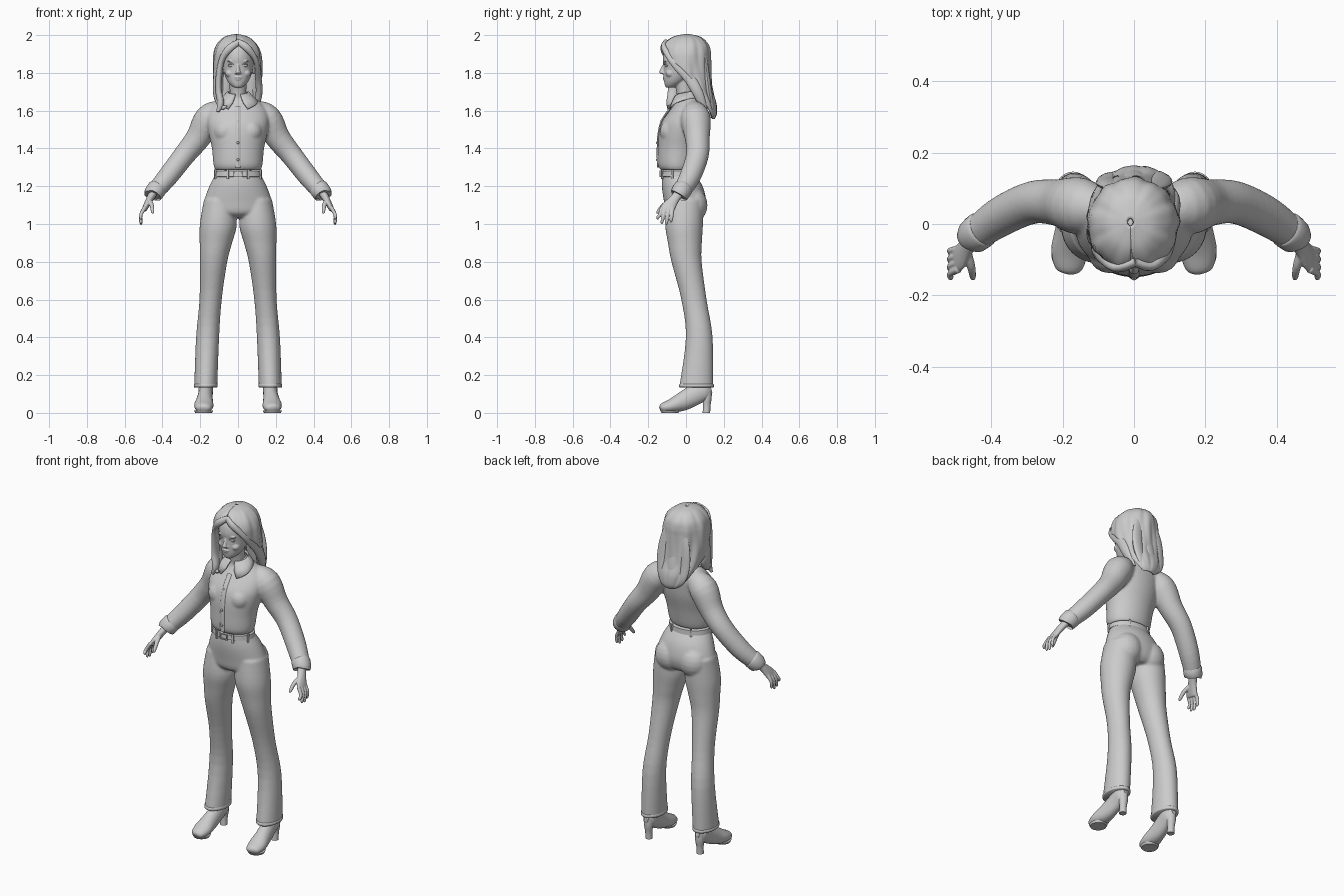
import bpy, bmesh, math
from mathutils import Vector

grey = bpy.data.materials.new("light_grey")
grey.diffuse_color = (0.6, 0.6, 0.6, 1)


def finish(name, bm, angle=50):
    bmesh.ops.recalc_face_normals(bm, faces=bm.faces)
    me = bpy.data.meshes.new(name)
    bm.to_mesh(me)
    bm.free()
    me.materials.append(grey)
    ob = bpy.data.objects.new(name, me)
    bpy.context.collection.objects.link(ob)
    select([ob])
    bpy.ops.object.shade_smooth_by_angle(angle=math.radians(angle))
    return ob


def select(obs):
    bpy.ops.object.select_all(action='DESELECT')
    for o in obs:
        o.select_set(True)
    bpy.context.view_layer.objects.active = obs[0]


def spline(rows, steps):
    """Smooth curve through rows of numbers."""
    out = []
    for i in range(len(rows) - 1):
        p = [rows[max(0, min(len(rows) - 1, i + k))] for k in (-1, 0, 1, 2)]
        for s in range(steps):
            t = s / steps
            out.append([b + .5 * t * (c - a + t * (2*a - 5*b + 4*c - d + t * (3*(b - c) + d - a)))
                        for a, b, c, d in zip(*p)])
    return out + [list(rows[-1])]


def loft(name, rows, ref=None, n=24, steps=4, s=1, angle=50):
    """Rows are x, y, z, width, depth. With ref, rings follow the path; otherwise they lie flat."""
    rows = spline(rows, steps)
    bm, rings = bmesh.new(), []
    for i, (x, y, z, a, b) in enumerate(rows):
        u, v = Vector((1, 0, 0)), Vector((0, 1, 0))
        if ref:
            t = Vector(rows[min(i + 1, len(rows) - 1)][:3]) - Vector(rows[max(i - 1, 0)][:3])
            t.normalize()
            u = Vector(ref)
            u = (u - t * u.dot(t)).normalized()
            v = t.cross(u)
        ring = []
        for k in range(n):
            w = 2 * math.pi * k / n
            p = Vector((x, y, z)) + u * max(a, .001) * math.cos(w) + v * max(b, .001) * math.sin(w)
            ring.append(bm.verts.new((p.x * s, p.y, p.z)))
        rings.append(ring)
    for r, q in zip(rings, rings[1:]):
        for k in range(n):
            bm.faces.new((r[k], r[(k + 1) % n], q[(k + 1) % n], q[k]))
    bm.faces.new(rings[0])
    bm.faces.new(rings[-1])
    return finish(name, bm, angle)


def ball(name, c, r, n=20):
    bm = bmesh.new()
    bmesh.ops.create_uvsphere(bm, u_segments=n, v_segments=n // 2, radius=1)
    for v in bm.verts:
        v.co = Vector([c[i] + v.co[i] * r[i] for i in range(3)])
    return finish(name, bm)


def box(name, c, size, turn=0):
    bm = bmesh.new()
    bmesh.ops.create_cube(bm, size=1)
    for v in bm.verts:
        v.co = Vector([v.co[i] * size[i] for i in range(3)])
    ob = finish(name, bm, 30)
    ob.location, ob.rotation_euler.z = c, turn
    return ob


def fuse(name, obs, voxel=.007, smooth=6):
    """Blend overlapping parts into one skin."""
    select(obs)
    bpy.ops.object.join()
    ob = bpy.context.object
    ob.name = name
    m = ob.modifiers.new("skin", 'REMESH')
    m.mode, m.voxel_size, m.use_smooth_shade = 'VOXEL', voxel, True
    m = ob.modifiers.new("soften", 'SMOOTH')
    m.iterations, m.factor = smooth, .5
    return ob


def sheet(name, grid, thick, angle=60):
    """Curved strip through a grid of points, given thickness."""
    bm = bmesh.new()
    vs = [[bm.verts.new(p) for p in row] for row in grid]
    for r, q in zip(vs, vs[1:]):
        for k in range(len(r) - 1):
            bm.faces.new((r[k], r[k + 1], q[k + 1], q[k]))
    ob = finish(name, bm, angle)
    m = ob.modifiers.new("thickness", 'SOLIDIFY')
    m.thickness, m.offset = thick, 0
    return ob


SIDES = (1, -1)

# Trousers: hips, seat and two flared legs
parts = [loft("hips", [(0, -.04, 1.265, .118, .086), (0, -.02, 1.2, .152, .108),
                       (0, -.005, 1.12, .178, .112), (0, -.005, 1.06, .17, .1), (0, 0, 1.035, .1, .07)], n=40)]
for s in SIDES:
    parts.append(ball("seat", (.078 * s, .04, 1.1), (.085, .074, .09)))
    parts.append(loft("leg", [(.1, -.004, 1.13, .08, .095), (.104, -.01, 1.0, .098, .1), (.117, -.006, .9, .086, .09),
                              (.13, .003, .8, .073, .08), (.145, .042, .6, .059, .067),
                              (.161, .07, .4, .061, .071), (.171, .054, .135, .061, .09)], n=32, s=s))
fuse("trousers", parts)
for s in SIDES:
    loft("trouser_hem", [(.171, .055, .135, .06, .089), (.171, .055, .138, .063, .092),
                         (.171, .055, .15, .063, .092), (.17, .055, .154, .06, .088)], n=32, s=s, steps=1)

# Shirt: body, chest and sleeves
parts = [loft("shirt_body", [(0, -.045, 1.285, .119, .088), (0, -.047, 1.315, .13, .101), (0, -.038, 1.4, .138, .11),
                             (0, -.026, 1.48, .156, .118), (0, -.014, 1.54, .164, .114), (0, .008, 1.6, .155, .095),
                             (0, .018, 1.65, .112, .07), (0, .008, 1.68, .062, .055), (0, .002, 1.7, .05, .045)], n=40)]
for s in SIDES:
    parts.append(ball("chest", (.068 * s, -.077, 1.49), (.062, .062, .065)))
    parts.append(loft("sleeve", [(.08, .04, 1.61, .05, .05), (.15, .05, 1.56, .08, .078), (.212, .06, 1.455, .066, .066),
                                 (.286, .06, 1.362, .06, .058), (.375, .02, 1.247, .056, .054),
                                 (.445, -.03, 1.165, .046, .046)], ref=(0, 1, 0), s=s))
fuse("shirt", parts)
loft("button_strip", [(0, -.148, 1.3, .014, .006), (0, -.149, 1.4, .014, .006), (0, -.144, 1.48, .014, .006),
                      (0, -.126, 1.55, .014, .006), (0, -.078, 1.62, .014, .006)], ref=(1, 0, 0), n=8)
for y, z in ((-.154, 1.34), (-.154, 1.43), (-.132, 1.545)):
    ball("button", (0, y, z), (.007, .004, .007), 12)
for s in SIDES:
    loft("cuff", [(.424, -.013, 1.193, .047, .047), (.428, -.016, 1.188, .052, .052), (.45, -.034, 1.158, .05, .05),
                  (.453, -.037, 1.153, .044, .044)], ref=(0, 1, 0), s=s, steps=2)

# Collar folded over the neck with two front points
grid = []
for i in range(33):
    w = math.radians(-166 + 332 * i / 32)
    f = abs(w / math.radians(166))
    dip = f ** 4
    grid.append([(math.sin(w) * a, .002 + math.cos(w) * b, z) for a, b, z in (
        (.052, .05, 1.705 - .02 * f), (.057 + .01 * dip, .056 + .008 * dip, 1.712 - .03 * f - .01 * dip),
        (.075 + .04 * dip, .068 + .012 * dip, 1.685 - .015 * f - .03 * dip),
        (.085 + .13 * dip, .078 + .015 * dip, 1.668 - .01 * f - .05 * dip))])
sheet("collar", grid, .006)

# Belt, buckle and belt loops
loft("belt", [(0, -.04, 1.25, .122, .09), (0, -.04, 1.252, .127, .095), (0, -.04, 1.28, .124, .093),
              (0, -.04, 1.282, .118, .088)], n=48, steps=1)
for x, z, w, h in ((-.022, 1.266, .006, .034), (.022, 1.266, .006, .034), (0, 1.281, .05, .006), (0, 1.251, .05, .006)):
    box("buckle", (x, -.137, z), (w, .008, h))
for d in (25, 70, 150, 210, 290, 335):
    w = math.radians(d)
    box("belt_loop", (math.sin(w) * .127, -.04 - math.cos(w) * .095, 1.263), (.011, .01, .052), w)

# Hands: palm, fingers and thumb
for s in SIDES:
    parts = [loft("palm", [(.445, -.03, 1.17, .025, .022), (.468, -.063, 1.13, .027, .019),
                           (.49, -.094, 1.088, .038, .015), (.497, -.1, 1.072, .034, .011)], ref=(0, 1, 0), s=s, n=16)]
    for yb, yt, zt in ((-.127, -.15, 1.022), (-.108, -.127, 1.0), (-.089, -.103, .995), (-.071, -.078, 1.008)):
        parts.append(loft("finger", [(.492, yb, 1.09, .011, .011), (.514, (yb + yt) / 2, 1.05, .0095, .0095),
                                     (.514, yt, zt + .012, .0085, .0085), (.51, yt, zt, .003, .003)],
                          ref=(0, 1, 0), s=s, n=10))
    parts.append(loft("thumb", [(.47, -.075, 1.125, .014, .014), (.457, -.118, 1.1, .012, .012),
                                (.452, -.148, 1.065, .009, .009), (.451, -.154, 1.055, .004, .004)],
                      ref=(1, 0, 0), s=s, n=10))
    fuse("hand", parts, .0032, 3)

# Shoes with tall heels
for s in SIDES:
    loft("shoe", [(.183, -.138, .022, .014, .01), (.182, -.125, .026, .038, .024), (.181, -.075, .038, .051, .037),
                  (.177, -.015, .062, .044, .05), (.172, .05, .098, .038, .055), (.17, .1, .125, .037, .055),
                  (.17, .132, .135, .015, .03)], ref=(1, 0, 0), s=s)
    loft("shoe_heel", [(.17, .108, 0, .02, .02), (.17, .11, .04, .02, .02), (.17, .112, .08, .026, .024),
                       (.17, .108, .12, .03, .028)], s=s, n=20)
    loft("shoe_sole", [(.182, -.085, 0, .044, .045), (.182, -.085, .012, .05, .052)], s=s, steps=1)

# Head with neck, nose, brow, lips and ears fused into one skin
parts = [loft("skull", [(0, -.086, 1.722, .018, .018), (0, -.073, 1.733, .036, .038), (0, -.056, 1.757, .056, .06),
                        (0, -.034, 1.795, .073, .084), (0, -.024, 1.835, .081, .094), (0, -.018, 1.88, .086, .105),
                        (0, -.01, 1.93, .08, .1), (0, 0, 1.97, .05, .07), (0, 0, 1.982, .01, .01)], n=32),
         loft("neck", [(0, 0, 1.62, .055, .05), (0, -.004, 1.68, .044, .044), (0, -.016, 1.76, .046, .048)]),
         loft("nose", [(0, -.114, 1.85, .007, .006), (0, -.123, 1.823, .009, .011), (0, -.13, 1.803, .014, .012),
                       (0, -.122, 1.793, .009, .006)], n=12),
         ball("chin", (0, -.094, 1.741), (.022, .018, .016)),
         ball("upper_lip", (0, -.114, 1.776), (.021, .01, .005)),
         ball("lower_lip", (0, -.111, 1.766), (.017, .011, .006))]
for s in SIDES:
    parts += [ball("nostril", (.012 * s, -.118, 1.799), (.007, .009, .006)),
              ball("brow", (.034 * s, -.109, 1.862), (.025, .008, .005)),
              ball("cheek", (.042 * s, -.082, 1.797), (.025, .026, .022)),
              ball("ear", (.083 * s, -.005, 1.822), (.011, .018, .03))]
fuse("head", parts, .0038, 2)
for s in SIDES:
    ball("eye", (.034 * s, -.099, 1.839), (.017, .013, .009))
    loft("eyelid", [(.016, -.112, 1.838, .002, .002), (.034, -.114, 1.849, .003, .003),
                    (.053, -.1, 1.841, .002, .002)], ref=(0, 0, 1), n=8, s=s)

# Hair: wavy shell round the head. Rows: z, x, y, width, depth, left and right reach in degrees
rows = spline([(2.0, -.01, .005, .008, .01, 180, 180), (1.985, -.008, .003, .062, .072, 180, 180),
               (1.95, -.006, 0, .1, .112, 174, 172), (1.91, -.004, -.002, .117, .125, 152, 150),
               (1.87, -.003, 0, .122, .124, 134, 128), (1.82, -.003, .004, .123, .122, 124, 100),
               (1.76, -.003, .018, .122, .112, 116, 82), (1.7, 0, .045, .118, .092, 92, 76),
               (1.64, .005, .085, .102, .07, 78, 78), (1.585, .01, .115, .07, .042, 70, 70),
               (1.56, .015, .125, .035, .022, 60, 60)], 5)
grid = []
for z, x, y, a, b, left, right in rows:
    row = []
    for i in range(65):
        w = math.radians(-left + (left + right) * i / 64)
        g = min(1, a / .08)
        wave = 1 + g * (.022 * math.sin(9 * w + 14 * z) + .012 * math.sin(17 * w - 10 * z))
        row.append((x + a * wave * math.sin(w), y + b * wave * math.cos(w), z))
    grid.append(row)
sheet("hair", grid, .012)

# Loose locks: front curtains, long left lock and right back lock
REF = (0, 1, 0)
loft("left_curtain", [(.008, -.105, 1.965, .012, .015), (-.045, -.122, 1.93, .014, .02), (-.085, -.092, 1.87, .022, .016),
                      (-.1, -.07, 1.79, .03, .017), (-.103, -.066, 1.71, .03, .017),
                      (-.092, -.082, 1.64, .022, .018), (-.108, -.09, 1.595, .006, .008)], ref=REF, n=16)
loft("left_lock", [(-.105, -.03, 1.86, .03, .014), (-.115, -.025, 1.76, .035, .017), (-.11, -.03, 1.68, .035, .02),
                   (-.085, -.08, 1.62, .015, .015), (-.06, -.095, 1.625, .004, .004)], ref=REF, n=16)
loft("right_curtain", [(.0, -.105, 1.965, .012, .015), (.045, -.118, 1.935, .014, .02), (.088, -.08, 1.88, .022, .015),
                       (.103, -.035, 1.83, .028, .015), (.108, .02, 1.77, .03, .017), (.112, .06, 1.7, .028, .018),
                       (.1, .09, 1.63, .02, .014), (.085, .11, 1.59, .005, .005)], ref=REF, n=16)
for x, d in ((-.06, 0), (0, .012), (.06, .004)):
    loft("back_lock", [(x * .7, .1, 1.9, .03, .01), (x * 1.1, .11, 1.8, .035, .014), (x * 1.2, .118 + d, 1.7, .035, .016),
                       (x, .132 + d, 1.62, .028, .014), (x * .7 + .015, .135 + d, 1.565, .005, .005)],
         ref=(1, 0, 0), n=14)
